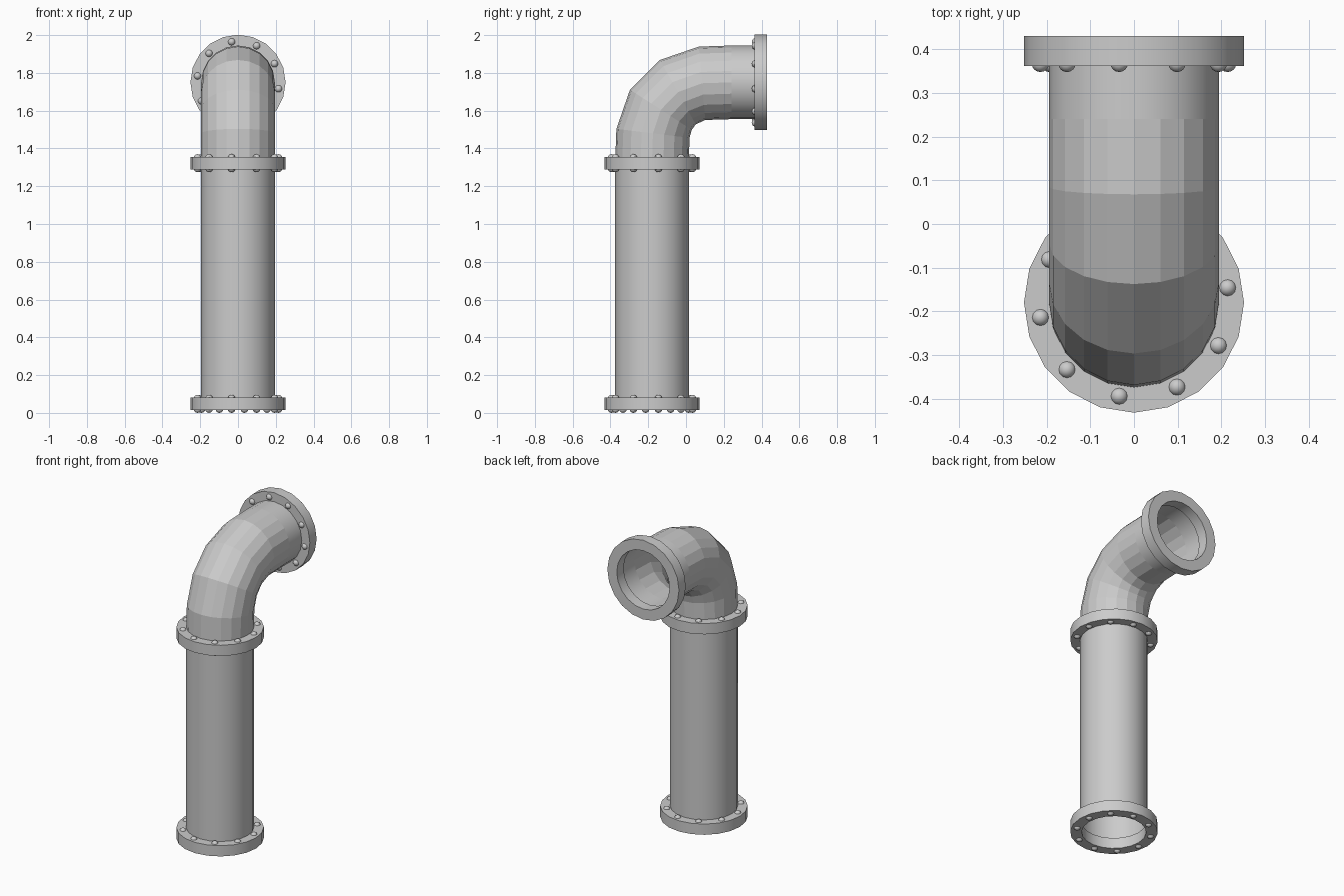
import bpy, bmesh
from math import sin, cos, pi, radians
from mathutils import Matrix

if "Cube" in bpy.data.objects:
    bpy.data.objects.remove(bpy.data.objects["Cube"])

SIDES = 20
PIPE_R = 0.195
AXIS_Y = -0.18    # centre of the upright pipe
OUTLET_Z = 1.75   # centre of the outlet


def finish(name, bm, smooth=None):
    bmesh.ops.recalc_face_normals(bm, faces=bm.faces)
    me = bpy.data.meshes.new(name)
    bm.to_mesh(me)
    bm.free()
    ob = bpy.data.objects.new(name, me)
    bpy.context.collection.objects.link(ob)
    if smooth:
        bpy.ops.object.select_all(action='DESELECT')
        ob.select_set(True)
        bpy.context.view_layer.objects.active = ob
        bpy.ops.object.shade_smooth_by_angle(angle=radians(smooth))
    return ob


def loft(name, rings, smooth=None, closed=False):
    """Rings are (y, z, tilt in degrees, radius); tilt goes from +z to +y."""
    bm = bmesh.new()
    loops = []
    for y, z, tilt, r in rings:
        a = radians(tilt)
        loops.append([bm.verts.new((r * cos(t), y + r * sin(t) * cos(a),
                                    z - r * sin(t) * sin(a)))
                      for t in (2 * pi * i / SIDES for i in range(SIDES))])
    pairs = list(zip(loops, loops[1:]))
    if closed:
        pairs.append((loops[-1], loops[0]))
    for a, b in pairs:
        for i in range(SIDES):
            j = (i + 1) % SIDES
            bm.faces.new((a[i], a[j], b[j], b[i]))
    return finish(name, bm, smooth)


def flange(name, y, z, tilt, bolt_sides):
    """Square-section ring with rows of ten round bolts on the chosen faces."""
    half, outer, hole = 0.034, 0.252, 0.186
    a = radians(tilt)
    section = [(-half, outer), (half, outer), (half, hole), (-half, hole)]
    loft(name, [(y + h * sin(a), z + h * cos(a), tilt, r) for h, r in section],
         30, closed=True)
    bm = bmesh.new()
    place = Matrix.Translation((0, y, z)) @ Matrix.Rotation(-a, 4, 'X')
    for side in bolt_sides:
        for k in range(10):
            t = radians(9 + 36 * k)
            spot = Matrix.Translation((0.217 * cos(t), 0.217 * sin(t),
                                       side * (half - 0.006)))
            bmesh.ops.create_uvsphere(bm, u_segments=12, v_segments=8,
                                      radius=0.02, matrix=place @ spot)
    finish(name + "_bolts", bm, 60)


# Upright pipe
loft("upright_pipe", [(AXIS_Y, 0.03, 0, PIPE_R), (AXIS_Y, 1.33, 0, PIPE_R)], 30)

# Faceted elbow
elbow = [(AXIS_Y, 1.33, 0), (-0.175, 1.48, 7), (-0.133, 1.605, 33),
         (-0.043, 1.698, 61), (0.085, 1.745, 85), (0.24, OUTLET_Z, 90)]
loft("elbow", [(y, z, t, PIPE_R) for y, z, t in elbow])

# Short outlet pipe
loft("outlet_pipe", [(0.24, OUTLET_Z, 90, PIPE_R), (0.40, OUTLET_Z, 90, PIPE_R)], 30)

# Flanges with bolts
flange("base_flange", AXIS_Y, 0.048, 0, (-1, 1))
flange("middle_flange", AXIS_Y, 1.322, 0, (-1, 1))
flange("outlet_flange", 0.396, OUTLET_Z, 90, (-1,))
